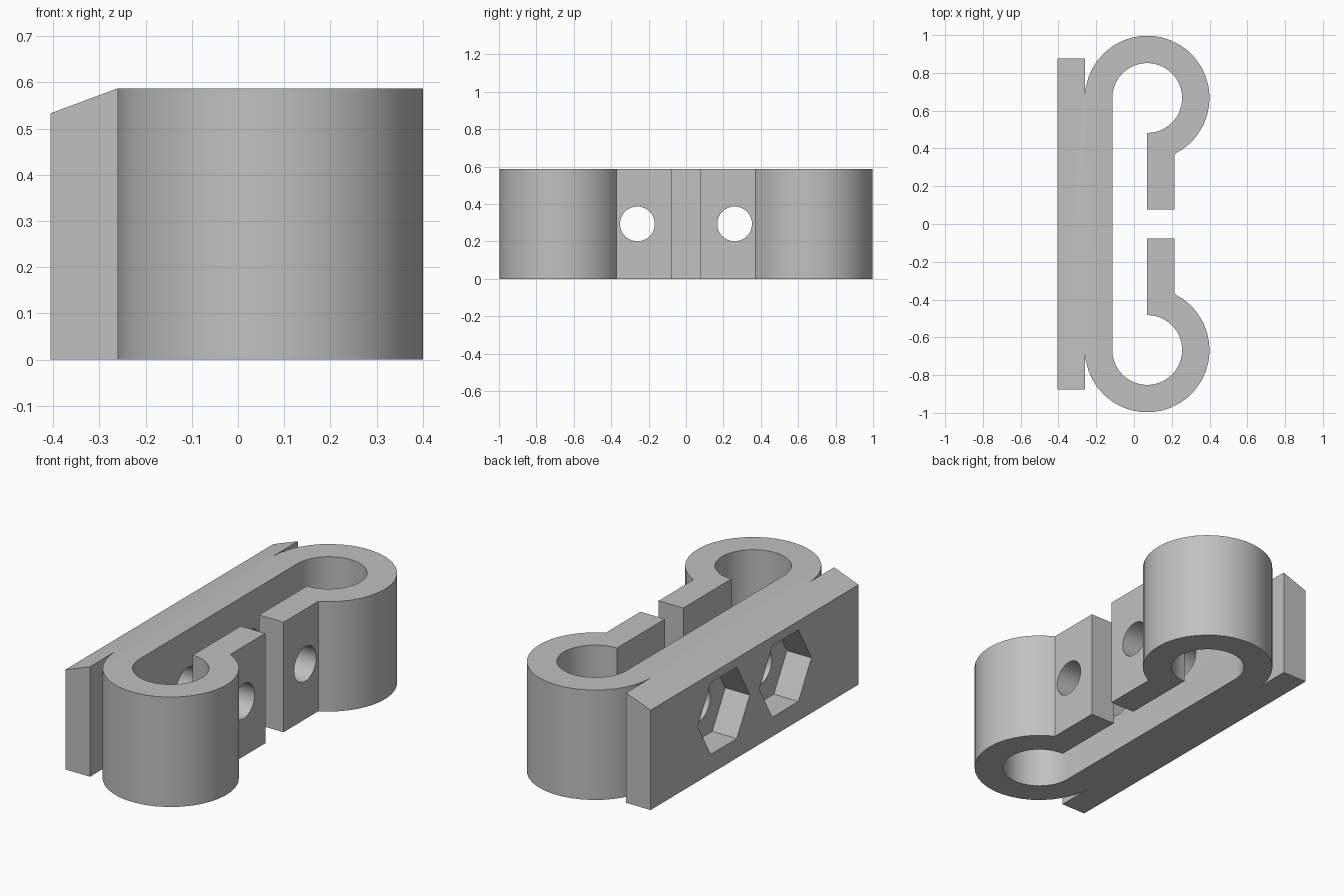
import bpy, bmesh, math

if "Cube" in bpy.data.objects:
    bpy.data.objects.remove(bpy.data.objects["Cube"])

H, LOW = 0.587, 0.533            # body height, height of the chamfered back edge
CX, CY, RO, RI = 0.07, 0.667, 0.33, 0.185
BACK, WALL = -0.405, CX - RO
ARM_X, ARM_TIP, PLATE_Y = 0.215, 0.077, 0.877
HOLE_Y, HOLE_Z = 0.26, 0.294

gray = bpy.data.materials.new("plain_gray")
gray.diffuse_color = (0.53, 0.53, 0.53, 1)
gray.use_nodes = True
gray.node_tree.nodes["Principled BSDF"].inputs["Base Color"].default_value = gray.diffuse_color


def arc(r, a0, a1, n):
    return [(CX + r * math.cos(a), CY + r * math.sin(a))
            for a in (a0 + (a1 - a0) * i / n for i in range(n + 1))]


# Hooked outline: outer curl, arm, inner curl, then the mirrored half
end = -math.acos((ARM_X - CX) / RO)
half = arc(RO, math.pi, end, 26)
half += [(ARM_X, ARM_TIP), (CX, ARM_TIP)]
half += arc(RI, -math.pi / 2, math.pi, 28)
hook = half + [(x, -y) for x, y in reversed(half)]
plate = [(WALL, -PLATE_Y), (BACK, -PLATE_Y), (BACK, PLATE_Y), (WALL, PLATE_Y)]
outline = hook + plate

# Clip body: hook and back plate raised together, back edge sloping down
bm = bmesh.new()
low = [bm.verts.new((x, y, 0)) for x, y in outline]
top = [bm.verts.new((x, y, LOW if x < WALL - 0.01 else H)) for x, y in outline]
n, h = len(outline), len(hook)
for ring in (low, top):
    bm.faces.new(ring[:h])
    bm.faces.new(ring[h:] + [ring[0], ring[h - 1]])
for i in range(n):
    j = (i + 1) % n
    bm.faces.new((low[i], low[j], top[j], top[i]))
bmesh.ops.recalc_face_normals(bm, faces=bm.faces)
mesh = bpy.data.meshes.new("clip_body")
bm.to_mesh(mesh)
bm.free()
mesh.materials.append(gray)
body = bpy.data.objects.new("clip_body", mesh)
bpy.context.collection.objects.link(body)


def drill(sides, radius, x0, x1, y):
    """Cut a prism-shaped hole along x."""
    bpy.ops.mesh.primitive_cylinder_add(
        vertices=sides, radius=radius, depth=x1 - x0,
        location=((x0 + x1) / 2, y, HOLE_Z), rotation=(0, math.pi / 2, 0))
    cutter = bpy.context.object
    cutter.name = "hole_cutter"
    cutter.hide_render = True
    cutter.data.materials.append(gray)
    mod = body.modifiers.new("hole", 'BOOLEAN')
    mod.operation, mod.solver, mod.object = 'DIFFERENCE', 'EXACT', cutter
    bpy.context.view_layer.objects.active = body
    bpy.ops.object.modifier_apply(modifier=mod.name)
    bpy.data.objects.remove(cutter)


# Bolt holes through wall and arms, hexagonal nut pockets in the back plate
for s in (-1, 1):
    drill(32, 0.093, -0.6, 0.6, s * HOLE_Y)
    drill(6, 0.22, -0.6, WALL, s * HOLE_Y)

bpy.ops.object.select_all(action='DESELECT')
body.select_set(True)
bpy.context.view_layer.objects.active = body
bpy.ops.object.shade_smooth_by_angle(angle=math.radians(30))
